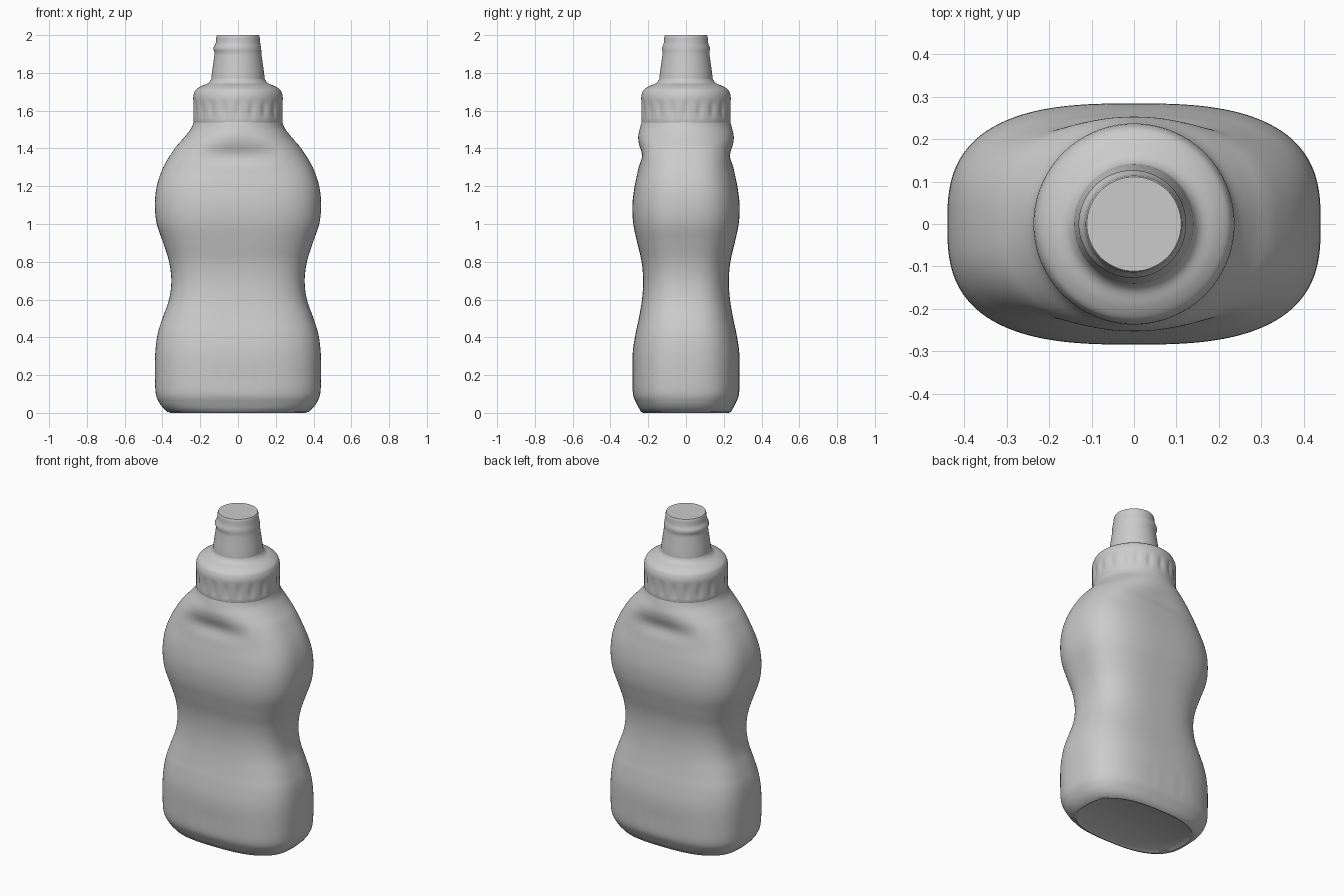
import bpy, bmesh, math

cube = bpy.data.objects.get("Cube")
if cube:
    bpy.data.objects.remove(cube, do_unlink=True)

plastic = bpy.data.materials.new("grey_plastic")
plastic.use_nodes = True
GREY = (0.6, 0.6, 0.6, 1)
plastic.diffuse_color = GREY
plastic.node_tree.nodes["Principled BSDF"].inputs["Base Color"].default_value = GREY

SEGMENTS = 160


def window(v, low, high):
    """Smooth bump: 0 outside low..high, 1 in the middle."""
    if not low < v < high:
        return 0.0
    return math.sin(math.pi * (v - low) / (high - low))


def smooth_rows(rows, steps):
    """Catmull-Rom interpolation through profile rows."""
    out = []
    for i in range(len(rows) - 1):
        p0, p1, p2 = rows[max(i - 1, 0)], rows[i], rows[i + 1]
        p3 = rows[min(i + 2, len(rows) - 1)]
        for s in range(steps):
            t = s / steps
            out.append([0.5 * (2 * b + (c - a) * t + (2 * a - 5 * b + 4 * c - d) * t * t
                               + (3 * b - a - 3 * c + d) * t ** 3)
                        for a, b, c, d in zip(p0, p1, p2, p3)])
    out.append(list(rows[-1]))
    return out


def loft(name, rows, point, sharp):
    """Skin closed rings placed by point(row, angle) and cap both ends."""
    bm = bmesh.new()
    rings = [[bm.verts.new(point(row, math.tau * k / SEGMENTS)) for k in range(SEGMENTS)]
             for row in rows]
    for low, high in zip(rings, rings[1:]):
        for k in range(SEGMENTS):
            n = (k + 1) % SEGMENTS
            bm.faces.new((low[k], low[n], high[n], high[k]))
    bm.faces.new(rings[0][::-1])
    bm.faces.new(rings[-1])
    mesh = bpy.data.meshes.new(name)
    bm.to_mesh(mesh)
    bm.free()
    obj = bpy.data.objects.new(name, mesh)
    bpy.context.collection.objects.link(obj)
    mesh.materials.append(plastic)
    bpy.ops.object.select_all(action="DESELECT")
    obj.select_set(True)
    bpy.context.view_layer.objects.active = obj
    bpy.ops.object.shade_smooth_by_angle(angle=math.radians(sharp))
    return obj


# Bottle body: height, half width, half depth, squareness of the section
body = [
    (0.05, 0.415, 0.262, 2.8), (0.1, 0.435, 0.281, 2.8), (0.2, 0.44, 0.284, 2.8),
    (0.32, 0.438, 0.282, 2.8), (0.42, 0.425, 0.267, 2.8), (0.5, 0.4, 0.25, 2.8),
    (0.6, 0.365, 0.233, 2.8), (0.7, 0.353, 0.227, 2.8), (0.8, 0.365, 0.235, 2.8),
    (0.9, 0.396, 0.258, 2.8), (1.0, 0.43, 0.279, 2.8), (1.1, 0.44, 0.284, 2.8),
    (1.2, 0.43, 0.272, 2.8), (1.3, 0.396, 0.252, 2.7), (1.4, 0.335, 0.248, 2.5),
    (1.46, 0.283, 0.253, 2.2), (1.51, 0.246, 0.243, 2), (1.55, 0.232, 0.232, 2),
]


def body_point(row, angle):
    z, hx, hy, power = row
    c, s = math.cos(angle), math.sin(angle)
    x = hx * math.copysign(abs(c) ** (2 / power), c)
    y = hy * math.copysign(abs(s) ** (2 / power), s)
    # shoulder crease and faint grip ribs on the front and back
    crease = 0.016 * window(z, 1.29, 1.43) ** 2 * window(x, -0.25, 0.25)
    ribs = 0.004 * window(z, 0.09, 0.26) * window(x, -0.2, 0.2) * math.cos(x * math.tau / 0.06)
    return x, y - math.copysign(crease - ribs, s) * min(1, abs(s) * 3), z


# the base is a chamfered foot around a shallow recess
foot = [(0.012, 0.33, 0.2, 2.6), (0, 0.355, 0.225, 2.6), (0.006, 0.375, 0.238, 2.7),
        (0.03, 0.4, 0.252, 2.8)]
loft("bottle_body", foot + smooth_rows(body, 5), body_point, 40)

# Collar of the cap, with shallow flutes round its lower half
collar = [(1.535, 0.215), (1.535, 0.234), (1.545, 0.237)]
collar += [(1.55 + 0.01 * i, 0.237) for i in range(1, 13)]
collar += smooth_rows([(1.685, 0.235), (1.71, 0.224), (1.73, 0.195), (1.745, 0.16),
                       (1.765, 0.143), (1.785, 0.139)], 4)


def collar_point(row, angle):
    z, r = row
    r -= 0.006 * window(z, 1.55, 1.66) * (0.5 + 0.5 * math.cos(20 * angle)) ** 2
    return r * math.cos(angle), r * math.sin(angle), z


loft("cap_collar", collar, collar_point, 50)

# Tapered nozzle with a snap bead, which is proudest on the right
nozzle = smooth_rows([(1.77, 0.141), (1.8, 0.138), (1.9, 0.124), (1.985, 0.115)], 10)
nozzle += [(1.995, 0.114), (2.0, 0.111)]


def nozzle_point(row, angle):
    z, r = row
    r += (0.006 - 0.004 * math.cos(angle)) * window(z, 1.9, 1.96) ** 2
    return r * math.cos(angle), r * math.sin(angle), z


loft("nozzle", nozzle, nozzle_point, 50)
